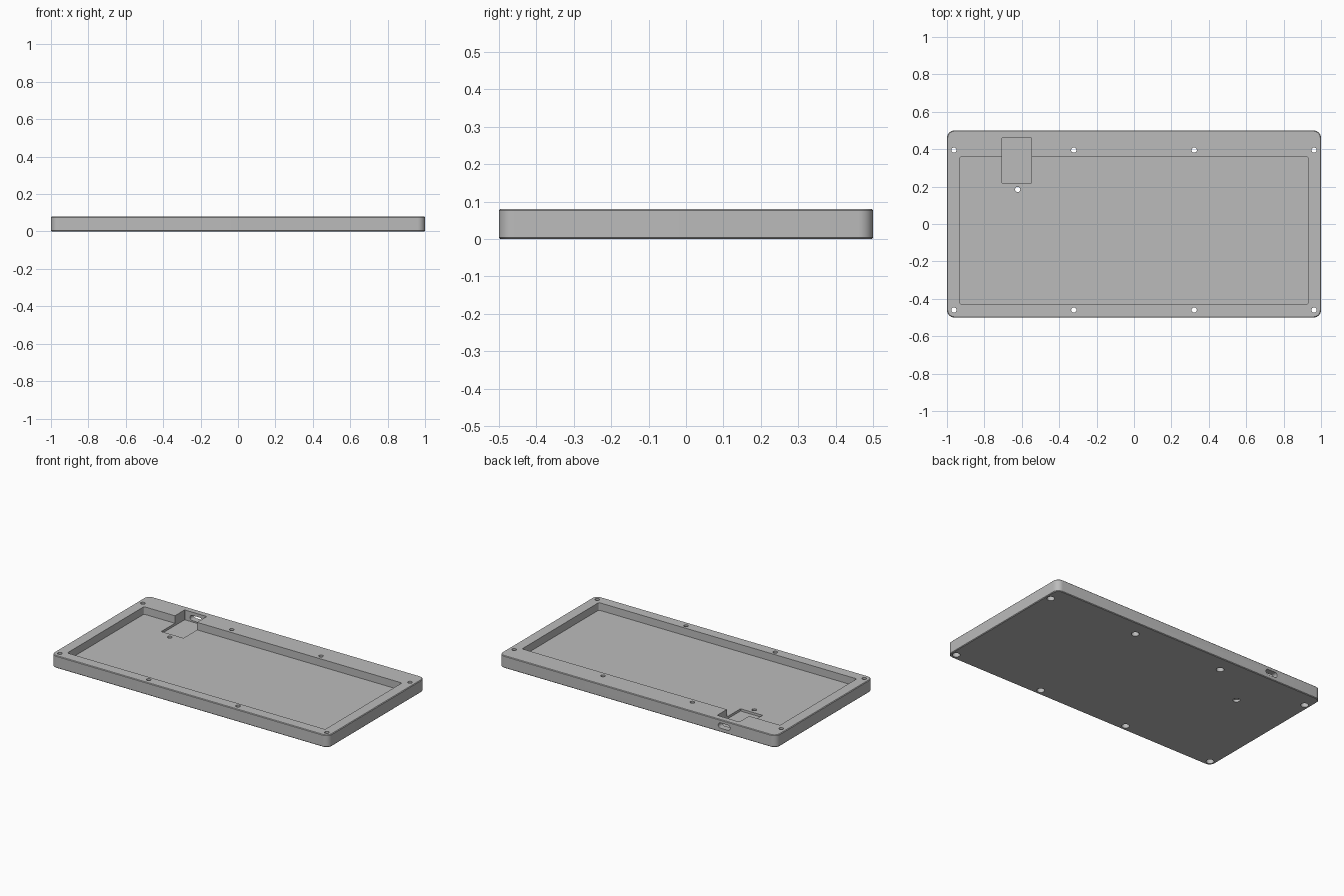
import bpy, bmesh, math
from mathutils import Matrix

if "Cube" in bpy.data.objects:
    bpy.data.objects.remove(bpy.data.objects["Cube"], do_unlink=True)

grey = bpy.data.materials.new("matte_grey")
grey.use_nodes = True
grey.diffuse_color = (0.5, 0.5, 0.5, 1)
grey.node_tree.nodes["Principled BSDF"].inputs["Base Color"].default_value = (0.5, 0.5, 0.5, 1)


def rounded_ring(width, depth, radius, steps):
    """Outline of a rounded rectangle, counter-clockwise."""
    points = []
    for corner, (sx, sy) in enumerate([(1, 1), (-1, 1), (-1, -1), (1, -1)]):
        for i in range(steps + 1):
            a = math.pi / 2 * (corner + i / steps)
            points.append((sx * (width / 2 - radius) + radius * math.cos(a),
                           sy * (depth / 2 - radius) + radius * math.sin(a)))
    return points


def rounded_block(name, width, depth, radius, levels, steps=8):
    """Stack rounded outlines; each level is (height, inset)."""
    bm = bmesh.new()
    rings = [[bm.verts.new((x, y, z)) for x, y in
              rounded_ring(width - 2 * inset, depth - 2 * inset, radius - inset, steps)]
             for z, inset in levels]
    bm.faces.new(rings[0][::-1])
    bm.faces.new(rings[-1])
    n = len(rings[0])
    for low, high in zip(rings, rings[1:]):
        for i in range(n):
            j = (i + 1) % n
            bm.faces.new((low[i], low[j], high[j], high[i]))
    bmesh.ops.remove_doubles(bm, verts=bm.verts, dist=1e-5)
    return finish(name, bm)


def finish(name, bm):
    mesh = bpy.data.meshes.new(name)
    bm.to_mesh(mesh)
    bm.free()
    mesh.materials.append(grey)
    obj = bpy.data.objects.new(name, mesh)
    bpy.context.collection.objects.link(obj)
    return obj


def drill(name, x, y, radius, z0, z1):
    bm = bmesh.new()
    bmesh.ops.create_cone(bm, cap_ends=True, segments=32, radius1=radius, radius2=radius,
                          depth=z1 - z0, matrix=Matrix.Translation((x, y, (z0 + z1) / 2)))
    return finish(name, bm)


# Tray body with lightly chamfered rims
edge = 0.004
tray = rounded_block("tray", 2, 1, 0.04, [(0, edge), (edge, 0), (0.08 - edge, 0), (0.08, edge)])

# Main recess
pocket = rounded_block("pocket_cutter", 1.86, 0.79, 0.008, [(0.031, 0), (0.1, 0)], 4)
pocket.location = (0, -0.035, 0)

# Connector board recess
notch = rounded_block("notch_cutter", 0.16, 0.24, 0.002, [(0.016, 0), (0.11, 0)], 1)
notch.location = (-0.627, 0.34, 0)

# Rounded cable slot through the back wall
slot = rounded_block("slot_cutter", 0.085, 0.034, 0.0165, [(0, 0), (0.1, 0)])
slot.rotation_euler = (math.pi / 2, 0, 0)
slot.location = (-0.625, 0.53, 0.042)

# Screw holes with wide bores from below, and a small button hole
cutters = [pocket, notch, slot]
for y in (-0.46, 0.395):
    for x in (-0.963, -0.322, 0.322, 0.963):
        cutters.append(drill("screw_cutter", x, y, 0.014, -0.1, 0.2))
        cutters.append(drill("bore_cutter", x, y, 0.023, -0.1, 0.05))
cutters.append(drill("button_cutter", -0.622, 0.185, 0.014, -0.1, 0.2))
cutters.append(drill("button_bore_cutter", -0.622, 0.185, 0.021, -0.1, 0.015))

for cutter in cutters:
    cutter.hide_render = True
    cut = tray.modifiers.new(cutter.name, "BOOLEAN")
    cut.operation = "DIFFERENCE"
    cut.solver = "EXACT"
    cut.object = cutter

# Bake the cuts and drop the cutters
bpy.context.view_layer.update()
baked = bpy.data.meshes.new_from_object(tray.evaluated_get(bpy.context.evaluated_depsgraph_get()))
tray.modifiers.clear()
tray.data = baked
for cutter in cutters:
    bpy.data.objects.remove(cutter, do_unlink=True)

bpy.ops.object.select_all(action="DESELECT")
tray.select_set(True)
bpy.context.view_layer.objects.active = tray
bpy.ops.object.shade_smooth_by_angle(angle=math.radians(30))
